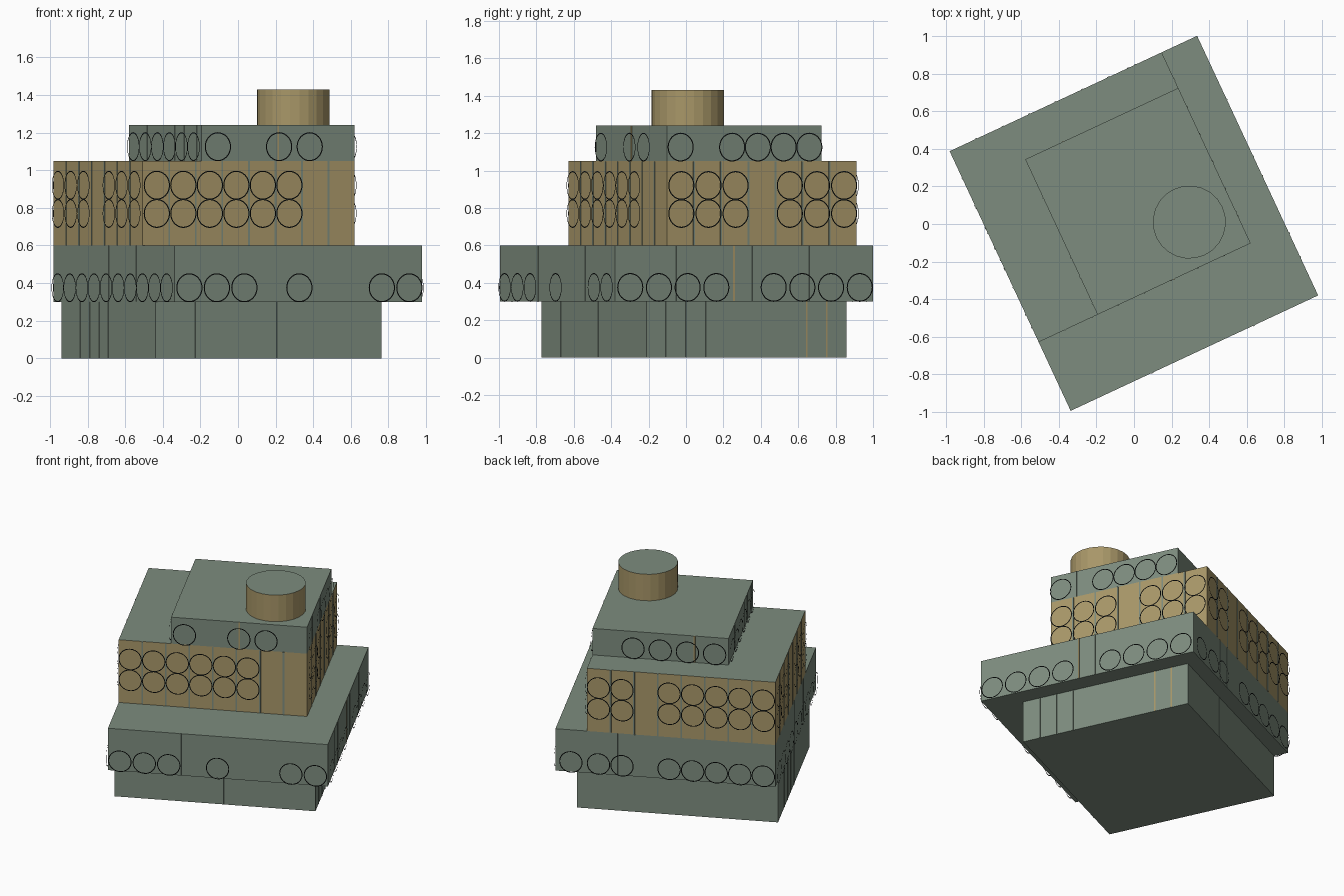
import bpy, bmesh, math
from mathutils import Vector, Matrix

cube = bpy.data.objects.get("Cube")
if cube:
    bpy.data.objects.remove(cube)

TURN = Matrix.Rotation(math.radians(25), 4, 'Z')
PROUD = 0.012                  # how far the rings stand off the walls
OUTER, INNER = 0.077, 0.071    # ring radii


def material(name, rgb):
    m = bpy.data.materials.new(name)
    m.use_nodes = True
    m.diffuse_color = (*rgb, 1)
    m.node_tree.nodes["Principled BSDF"].inputs["Base Color"].default_value = (*rgb, 1)
    return m


GREEN = material("grey green", (0.205, 0.262, 0.209))
TAN = material("tan", (0.395, 0.31, 0.14))
DARK = material("near black", (0.013, 0.017, 0.017))


def finish(name, bm, mats):
    me = bpy.data.meshes.new(name)
    bm.to_mesh(me)
    bm.free()
    for m in mats:
        me.materials.append(m)
    ob = bpy.data.objects.new(name, me)
    ob.matrix_world = TURN
    bpy.context.collection.objects.link(ob)


def box(bm, lo, hi):
    lo, hi = Vector(lo), Vector(hi)
    mat = Matrix.Translation((lo + hi) / 2) @ Matrix.Diagonal((*(hi - lo), 1))
    bmesh.ops.create_cube(bm, size=1, matrix=mat)


def paint_walls(bm):
    """Upright faces take the second material, caps the first."""
    bm.normal_update()
    for f in bm.faces:
        f.material_index = 1 if abs(f.normal.z) < 0.5 else 0


def wall(tier, side):
    """Start corner, along-vector and outward normal of one wall."""
    x0, x1, y0, y1 = tier["plan"]
    if side in ("front", "back"):
        y, n = (y0, -1) if side == "front" else (y1, 1)
        return Vector((x0, y, 0)), Vector((x1 - x0, 0, 0)), Vector((0, n, 0))
    x, n = (x0, -1) if side == "right" else (x1, 1)
    return Vector((x, y0, 0)), Vector((0, y1 - y0, 0)), Vector((n, 0, 0))


def make_block(name, tier):
    x0, x1, y0, y1 = tier["plan"]
    z0, z1 = tier["z"]
    bm = bmesh.new()
    box(bm, (x0, y0, z0), (x1, y1, z1))
    paint_walls(bm)
    finish(name, bm, [GREEN, tier["colour"]])


def flat_ring(bm, centre, along, normal):
    """Thin flat annulus facing outwards."""
    across = normal.cross(along)
    loops = []
    for r in (OUTER, INNER):
        loops.append([bm.verts.new(centre + along * (math.cos(a) * r) + across * (math.sin(a) * r))
                      for a in (math.tau * i / 32 for i in range(32))])
    out, inn = loops
    for i in range(32):
        j = (i + 1) % 32
        bm.faces.new((out[i], out[j], inn[j], inn[i]))


def make_rings(name, tier):
    bm = bmesh.new()
    for side, (cells, picks) in tier["rings"].items():
        start, along, normal = wall(tier, side)
        for k in picks:
            for z in tier["rows"]:
                c = start + along * ((k + 0.5) / cells) + normal * PROUD
                c.z = z
                flat_ring(bm, c, along.normalized(), normal)
    finish(name, bm, [DARK])


def make_strips(name, tier, key, mat):
    bm = bmesh.new()
    z0, z1 = tier["z"]
    for side, spots in tier[key].items():
        start, along, normal = wall(tier, side)
        half = along.normalized() * 0.005
        for t in spots:
            c = start + along * t
            a, b = c - half, c + half + normal * 0.003
            lo = (min(a.x, b.x), min(a.y, b.y), z0 + 0.001)
            hi = (max(a.x, b.x), max(a.y, b.y), z1 - 0.001)
            box(bm, lo, hi)
    finish(name, bm, [mat])


def joints(n):
    return [k / n for k in range(1, n)]


TIERS = {
    "base": dict(
        plan=(-0.725, 0.602, -0.514, 0.667), z=(0, 0.3), colour=GREEN,
        green={"front": (0.18, 0.54), "left": (0.1, 0.2, 0.3),
               "back": (0.18, 0.64), "right": (0.5, 0.6, 0.7, 0.8)},
        tan={"left": (0.8, 0.9)}),
    "lower_storey": dict(
        plan=(-0.725, 0.727, -0.758, 0.765), z=(0.3, 0.6), colour=GREEN,
        rows=(0.375,),
        rings={"front": (9, (0, 1, 2, 4, 7, 8)),
               "left": (9, (0, 1, 2, 3, 5, 6, 7, 8)),
               "back": (9.34, (0, 1, 2, 3, 4, 6, 7, 8.17)),
               "right": (10, range(10))},
        green={"front": (0.33, 0.74), "left": (0.148, 0.24, 0.535, 0.755),
               "back": (0.64, 0.72), "right": (0.32, 0.545)},
        tan={"left": (0.46,)}),
    "middle_storey": dict(
        plan=(-0.725, 0.519, -0.355, 0.765), z=(0.6, 1.05), colour=TAN,
        rows=(0.77, 0.92),
        rings={"front": (8, range(6)), "left": (7, (0, 1, 2, 4, 5, 6)),
               "back": (8, (0, 1, 2, 3, 4, 6, 7)),
               "right": (7, (0, 1, 2, 4, 5, 6))},
        green={"front": joints(8), "back": joints(8),
               "left": joints(7), "right": joints(7)}),
    "upper_storey": dict(
        plan=(-0.379, 0.519, -0.355, 0.556), z=(1.05, 1.24), colour=GREEN,
        rows=(1.125,),
        rings={"front": (5, (0, 2, 3)), "left": (6, (0, 2, 3, 4, 5)),
               "back": (5, (0, 1, 2, 3)), "right": (6, range(6))},
        green={"left": (0.2, 0.52), "right": (0.07, 0.24, 0.37, 0.75)},
        tan={"front": (0.5,), "back": (0.25,)}),
}

for name, tier in TIERS.items():
    make_block(name, tier)
    if "rings" in tier:
        make_rings(name + "_rings", tier)
    for key, mat in (("green", GREEN), ("tan", TAN)):
        if key in tier:
            make_strips(f"{name}_{key}_strips", tier, key, mat)

# Round roof drum: tan side, green cap
bm = bmesh.new()
spot = TURN.inverted() @ Vector((0.294, 0.01, 1.335))
bmesh.ops.create_cone(bm, cap_ends=True, segments=24, radius1=0.194, radius2=0.194,
                      depth=0.19, matrix=Matrix.Translation(spot))
paint_walls(bm)
finish("roof_drum", bm, [GREEN, TAN])
